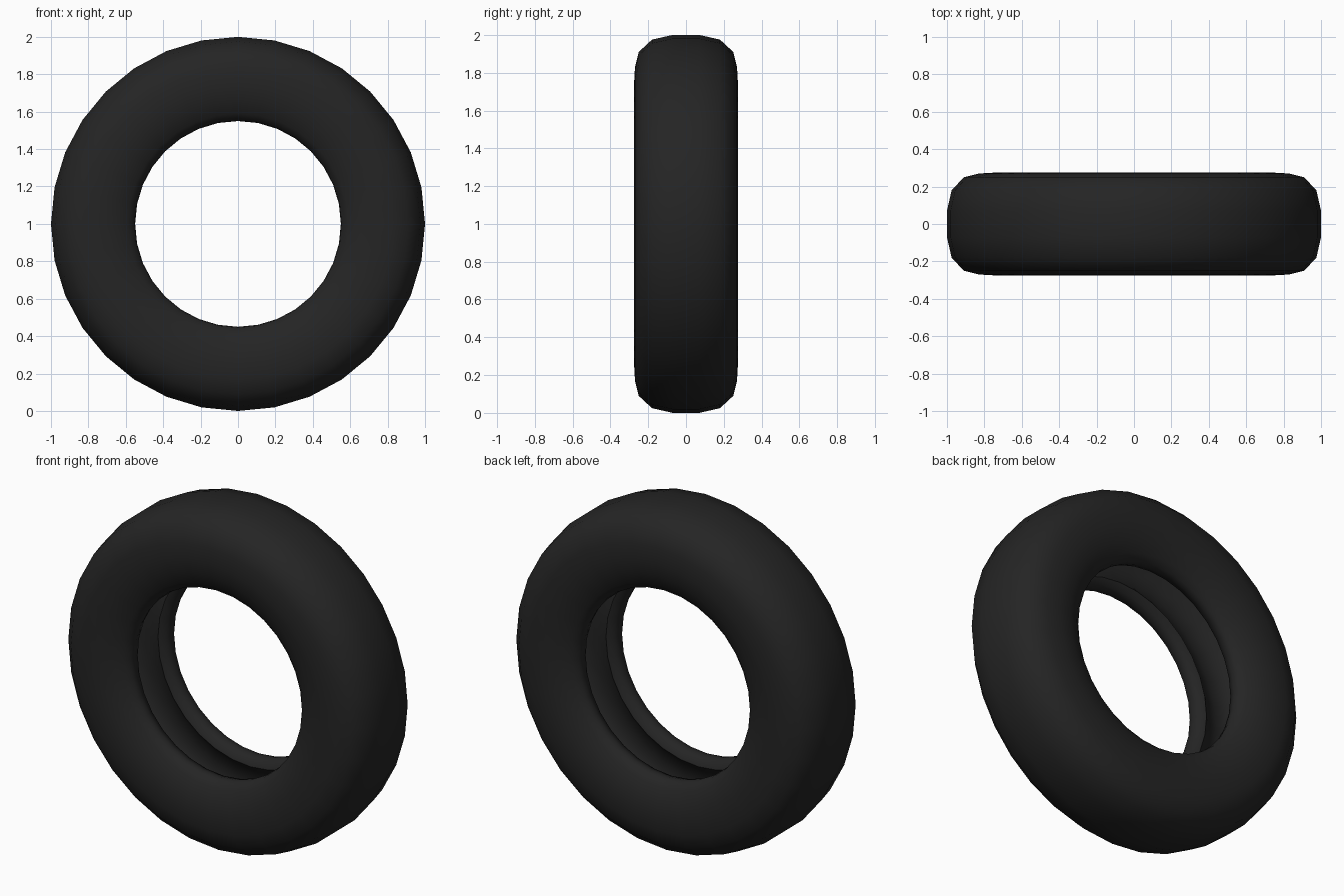
import bpy, bmesh, math
from mathutils import Matrix, Vector

cube = bpy.data.objects.get("Cube")
if cube:
    bpy.data.objects.remove(cube, do_unlink=True)

SEGMENTS = 32

# Black rubber
rubber = bpy.data.materials.new("black_rubber")
rubber.use_nodes = True
colour = (0.018, 0.018, 0.018, 1)
rubber.diffuse_color = colour
bsdf = rubber.node_tree.nodes["Principled BSDF"]
bsdf.inputs["Base Color"].default_value = colour
bsdf.inputs["Roughness"].default_value = 0.8

# Half cross-section (radius, half width): tread, sidewall, bead, inner liner
half = [(1.0, 0.07), (0.975, 0.18), (0.91, 0.25), (0.83, 0.27),
        (0.74, 0.275), (0.66, 0.26), (0.59, 0.23), (0.555, 0.20),
        (0.55, 0.17), (0.56, 0.13), (0.60, 0.115), (0.65, 0.16),
        (0.74, 0.20), (0.84, 0.19), (0.90, 0.13), (0.92, 0.05)]
section = half + [(r, -y) for r, y in reversed(half)]

# Tyre: closed section turned around the axle
bm = bmesh.new()
rings = []
for i in range(SEGMENTS):
    turn = Matrix.Rotation(math.tau * i / SEGMENTS, 3, 'Y')
    rings.append([bm.verts.new(turn @ Vector((r, y, 0)) + Vector((0, 0, 1)))
                  for r, y in section])
n = len(section)
for i, ring in enumerate(rings):
    following = rings[(i + 1) % SEGMENTS]
    for j in range(n):
        k = (j + 1) % n
        bm.faces.new((ring[j], ring[k], following[k], following[j]))
bmesh.ops.recalc_face_normals(bm, faces=bm.faces)
mesh = bpy.data.meshes.new("tyre")
bm.to_mesh(mesh)
bm.free()
mesh.materials.append(rubber)

tyre = bpy.data.objects.new("tyre", mesh)
bpy.context.collection.objects.link(tyre)
bpy.ops.object.select_all(action='DESELECT')
tyre.select_set(True)
bpy.context.view_layer.objects.active = tyre
bpy.ops.object.shade_smooth_by_angle(angle=math.radians(60))
